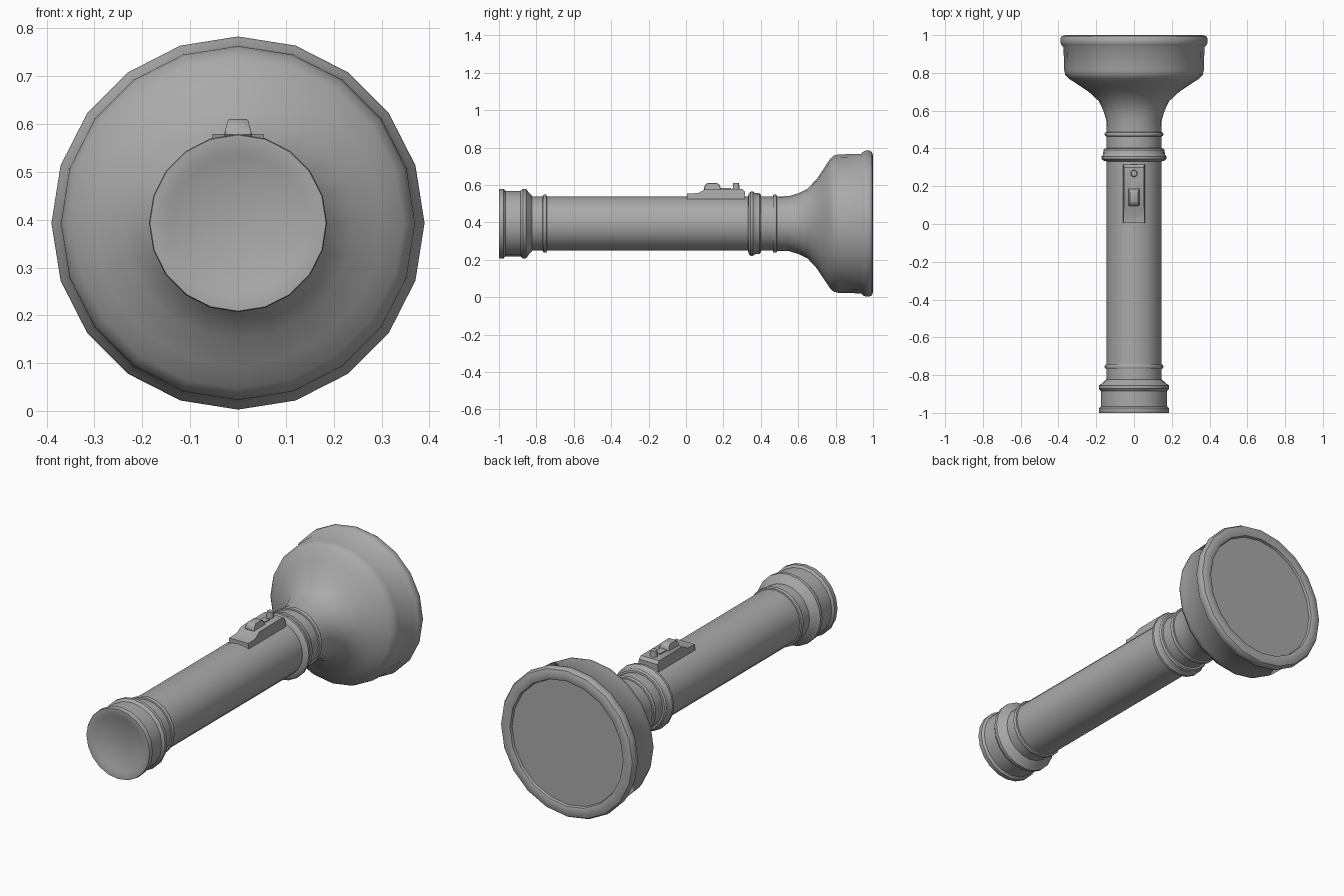
import bpy, bmesh, math

if "Cube" in bpy.data.objects:
    bpy.data.objects.remove(bpy.data.objects["Cube"])

AXIS_Z = 0.393
SIDES = 20

grey = bpy.data.materials.new("grey")
grey.use_nodes = True
grey.diffuse_color = (0.4, 0.4, 0.4, 1)
grey.node_tree.nodes["Principled BSDF"].inputs["Base Color"].default_value = (0.4, 0.4, 0.4, 1)


def finish(name, bm, angle=35):
    bmesh.ops.recalc_face_normals(bm, faces=bm.faces)
    mesh = bpy.data.meshes.new(name)
    bm.to_mesh(mesh)
    bm.free()
    mesh.materials.append(grey)
    obj = bpy.data.objects.new(name, mesh)
    bpy.context.collection.objects.link(obj)
    bpy.ops.object.select_all(action='DESELECT')
    obj.select_set(True)
    bpy.context.view_layer.objects.active = obj
    bpy.ops.object.shade_smooth_by_angle(angle=math.radians(angle))
    return obj


def lathe(name, profile, angle=35):
    """Turn (y, radius) points around the long axis, closing both ends."""
    bm = bmesh.new()
    rings = []
    for y, r in profile:
        turns = [math.tau * i / SIDES for i in range(SIDES)]
        rings.append([bm.verts.new((r * math.sin(t), y, AXIS_Z + r * math.cos(t))) for t in turns])
    for a, b in zip(rings, rings[1:]):
        for i in range(SIDES):
            j = (i + 1) % SIDES
            bm.faces.new((a[i], a[j], b[j], b[i]))
    bm.faces.new(rings[0])
    bm.faces.new(rings[-1])
    return finish(name, bm, angle)


def extrude_side(name, outline, half_width, top_half_width=None, bevel=0.0):
    """Extrude a (y, z) outline across x, optionally narrowing to the top."""
    bm = bmesh.new()
    low = min(z for y, z in outline)
    high = max(z for y, z in outline)
    top = half_width if top_half_width is None else top_half_width

    def width(z):
        return half_width + (top - half_width) * (z - low) / (high - low)
    left = [bm.verts.new((width(z), y, z)) for y, z in outline]
    right = [bm.verts.new((-width(z), y, z)) for y, z in outline]
    bm.faces.new(left)
    bm.faces.new(right[::-1])
    n = len(outline)
    for i in range(n):
        j = (i + 1) % n
        bm.faces.new((left[i], left[j], right[j], right[i]))
    if bevel:
        bmesh.ops.bevel(bm, geom=bm.edges[:], offset=bevel, segments=1, affect='EDGES')
    return finish(name, bm)


# Barrel tube and the two thin rings on it
lathe("barrel", [(-0.86, 0.145), (0.5, 0.145)])
for name, y in (("rear_ring", -0.755), ("neck_ring", 0.475)):
    lathe(name, [(y - 0.012, 0.14), (y - 0.01, 0.152), (y - 0.004, 0.155),
                 (y + 0.004, 0.155), (y + 0.01, 0.152), (y + 0.012, 0.14)])

# Tail cap with a grooved grip and shallow dished end
lathe("tail_cap", [(-0.992, 0.14), (-1.0, 0.155), (-1.0, 0.184), (-0.995, 0.186),
                   (-0.975, 0.186), (-0.965, 0.175), (-0.885, 0.175), (-0.872, 0.186),
                   (-0.855, 0.186), (-0.84, 0.165), (-0.825, 0.15), (-0.82, 0.14)])

# Collar between barrel and neck
lathe("collar", [(0.33, 0.14), (0.335, 0.16), (0.345, 0.172), (0.358, 0.172),
                 (0.368, 0.164), (0.392, 0.162), (0.4, 0.155), (0.402, 0.14)])

# Flared head with rounded rim and inner lip
lathe("head", [(0.48, 0.145), (0.55, 0.147), (0.6, 0.162), (0.65, 0.186), (0.7, 0.24),
               (0.74, 0.3), (0.77, 0.346), (0.79, 0.364), (0.815, 0.37), (0.935, 0.373),
               (0.95, 0.386), (0.962, 0.39), (0.982, 0.39), (0.994, 0.383), (1.0, 0.366),
               (1.0, 0.34), (0.996, 0.33), (0.98, 0.326)], 40)
lathe("lens", [(0.97, 0.326), (0.983, 0.326)])

# Switch housing, stepped down toward the rear
extrude_side("switch_housing", [(0.005, 0.525), (0.005, 0.554), (0.065, 0.556),
                                (0.105, 0.579), (0.3, 0.579), (0.315, 0.565),
                                (0.315, 0.525)], 0.058, 0.053)

# Sliding thumb switch, its track and the push button
extrude_side("slide_switch", [(0.095, 0.575), (0.1, 0.598), (0.115, 0.61), (0.165, 0.61),
                              (0.18, 0.6), (0.188, 0.575)], 0.03, 0.021, 0.003)
extrude_side("switch_track", [(0.18, 0.575), (0.18, 0.584), (0.24, 0.584), (0.24, 0.575)], 0.018)

bm = bmesh.new()
bmesh.ops.create_cone(bm, cap_ends=True, segments=12, radius1=0.019, radius2=0.016, depth=0.04)
bmesh.ops.translate(bm, verts=bm.verts, vec=(0, 0.268, 0.59))
finish("push_button", bm)
